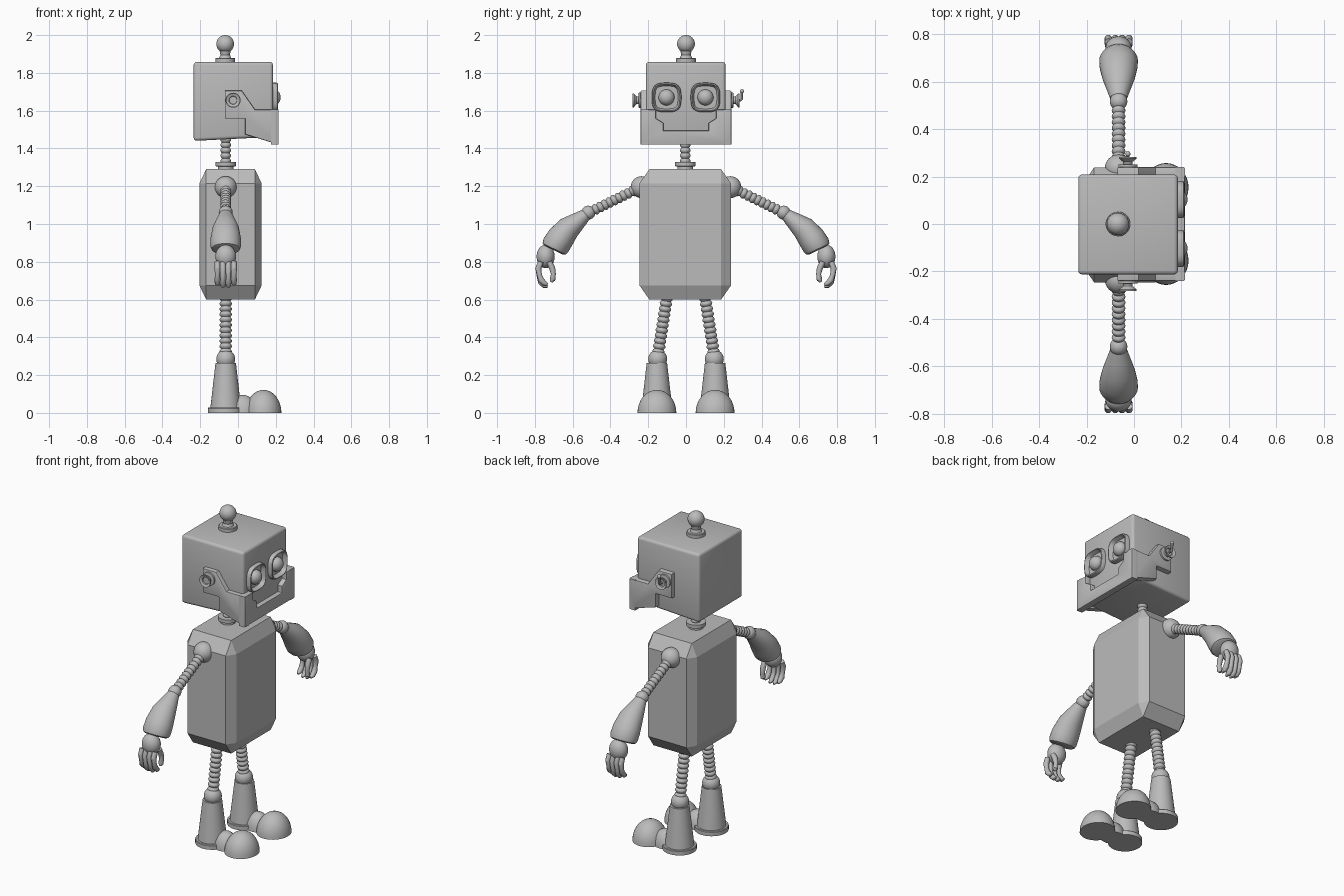
import bpy, bmesh
from math import sin, cos, pi
from mathutils import Vector

cube = bpy.data.objects.get("Cube")
if cube:
    bpy.data.objects.remove(cube)

grey = bpy.data.materials.new("plain grey")
grey.use_nodes = True
grey.diffuse_color = (0.5, 0.5, 0.5, 1)
grey.node_tree.nodes["Principled BSDF"].inputs["Base Color"].default_value = (0.5, 0.5, 0.5, 1)

CX = -0.065          # x of the limb, neck and antenna axis
parts = []


def finish(name, bm):
    bmesh.ops.recalc_face_normals(bm, faces=bm.faces)
    mesh = bpy.data.meshes.new(name)
    bm.to_mesh(mesh)
    bm.free()
    mesh.materials.append(grey)
    ob = bpy.data.objects.new(name, mesh)
    bpy.context.scene.collection.objects.link(ob)
    parts.append(ob)
    return ob


def tube(name, pts, axis=None, sides=24, xscale=1.0):
    """Round rings of (x, y, z, radius) joined along a path, capped at both ends."""
    bm = bmesh.new()
    centres = [Vector(p[:3]) for p in pts]
    rings = []
    for i, c in enumerate(centres):
        t = axis or centres[min(i + 1, len(pts) - 1)] - centres[max(i - 1, 0)]
        t = Vector(t).normalized()
        u = Vector((0, 1, 0)) if abs(t.x) > 0.9 else Vector((1, 0, 0))
        u = (u - t * u.dot(t)).normalized()
        v = t.cross(u)
        ring = []
        for k in range(sides):
            a = 2 * pi * k / sides
            ring.append(bm.verts.new(c + (u * cos(a) * xscale + v * sin(a)) * pts[i][3]))
        rings.append(ring)
    for a, b in zip(rings, rings[1:]):
        for k in range(sides):
            j = (k + 1) % sides
            bm.faces.new((a[k], a[j], b[j], b[k]))
    bm.faces.new(rings[0])
    bm.faces.new(rings[-1])
    return finish(name, bm)


def lathe(name, profile, x, y):
    """Upright turned part from (z, radius) pairs."""
    return tube(name, [(x, y, z, r) for z, r in profile], axis=(0, 0, 1), sides=32)


def ball(name, centre, size, half=False):
    bm = bmesh.new()
    bmesh.ops.create_uvsphere(bm, u_segments=32, v_segments=16, radius=1)
    if half:
        bmesh.ops.bisect_plane(bm, geom=bm.verts[:] + bm.edges[:] + bm.faces[:],
                               plane_co=(0, 0, 0), plane_no=(0, 0, -1), clear_outer=True)
        bmesh.ops.holes_fill(bm, edges=[e for e in bm.edges if e.is_boundary])
    for v in bm.verts:
        v.co = Vector(centre) + v.co * Vector(size)
    return finish(name, bm)


def ribbed(name, a, b, radius, ribs):
    """Flexible hose made of rounded ribs."""
    pts, steps = [], ribs * 6
    for i in range(steps + 1):
        p = Vector(a).lerp(Vector(b), i / steps)
        pts.append((*p, radius * (0.74 + 0.26 * abs(sin(pi * i / 6)))))
    return tube(name, pts, sides=20)


def box(name, lo, hi, bevel, segments):
    """Bevel a unit cube, then stretch it to size."""
    bm = bmesh.new()
    bmesh.ops.create_cube(bm, size=1)
    bmesh.ops.bevel(bm, geom=bm.edges[:], offset=bevel, segments=segments,
                    affect='EDGES', profile=0.5)
    lo, hi = Vector(lo), Vector(hi)
    for v in bm.verts:
        v.co = (lo + hi) / 2 + v.co * (hi - lo)
    return finish(name, bm)


def plate(name, outline, place, d0, d1, bevel=0.006, recess=None):
    """Extruded outline; place(a, b, depth) puts a point in space."""
    bm = bmesh.new()
    base = [bm.verts.new(place(a, b, d0)) for a, b in outline]
    top = [bm.verts.new(place(a, b, d1)) for a, b in outline]
    n = len(base)
    bm.faces.new(base)
    front = bm.faces.new(top)
    for k in range(n):
        bm.faces.new((base[k], base[(k + 1) % n], top[(k + 1) % n], top[k]))
    bmesh.ops.recalc_face_normals(bm, faces=bm.faces)
    rim = list(front.edges)
    if recess:
        bmesh.ops.inset_individual(bm, faces=[front], thickness=recess)
        rim += list(front.edges)
        for v in front.verts:
            v.co += Vector(place(0, 0, d0)) * 0.6 + Vector(place(0, 0, d1)) * -0.6
    bmesh.ops.bevel(bm, geom=rim, offset=bevel, segments=2, affect='EDGES', profile=0.5)
    return finish(name, bm)


# Head, its underside rising a little towards the face
head = box("head", (-0.235, -0.213, 1.44), (0.185, 0.209, 1.858), 0.04, 3)
for v in head.data.vertices:
    if v.co.z < 1.6:
        v.co.z += 0.05 * (v.co.x + 0.235)

# Jaw: front plate with mouth cut-out, and a side plate reaching each ear
half = [(0.24, 1.42), (0.24, 1.606), (0.16, 1.606), (0.16, 1.56), (0.12, 1.535), (0.12, 1.495)]
mouth = half + [(-a, b) for a, b in reversed(half)]
plate("jaw_front", mouth, lambda a, b, d: (d, a, b), 0.175, 0.215)
cheek = [(-0.07, 1.706), (0.02, 1.706), (0.09, 1.606), (0.215, 1.606), (0.215, 1.42),
         (0.037, 1.475), (0.037, 1.558), (-0.07, 1.558)]

for side, s in (("left", 1), ("right", -1)):
    plate(side + "_jaw_side", cheek, lambda a, b, d: (a, s * d, b), 0.2, 0.24)

    # Eye: recessed rounded-square frame with a domed lens
    ring = []
    for k in range(32):
        a = 2 * pi * k / 32
        r = 0.078 / (abs(cos(a)) ** 3.2 + abs(sin(a)) ** 3.2) ** (1 / 3.2)
        ring.append((s * 0.103 + r * cos(a), 1.67 + r * sin(a)))
    plate(side + "_eye_frame", ring, lambda a, b, d: (d, a, b), 0.17, 0.212, 0.008, 0.026)
    ball(side + "_eye_lens", (0.188, s * 0.103, 1.67), (0.038, 0.042, 0.042))

    # Ear: hub and flared cup
    ear = [(0.22, 0.04), (0.25, 0.04), (0.252, 0.02), (0.262, 0.02), (0.276, 0.037),
           (0.283, 0.037), (0.277, 0.022), (0.27, 0.02)]
    tube(side + "_ear", [(-0.026, s * d, 1.655, r) for d, r in ear], axis=(0, s, 0))

    # Arm: shoulder, hose, elbow and bell-shaped forearm
    ball(side + "_shoulder", (CX, s * 0.235, 1.195), (0.058,) * 3)
    ribbed(side + "_upper_arm", (CX, s * 0.27, 1.18), (CX, s * 0.515, 1.06), 0.029, 10)
    ball(side + "_elbow", (CX, s * 0.517, 1.06), (0.037,) * 3)
    sleeve = [(0.53, 1.05, 0.032), (0.57, 1.018, 0.046), (0.62, 0.98, 0.063), (0.665, 0.925, 0.073),
              (0.69, 0.885, 0.074), (0.698, 0.868, 0.068), (0.701, 0.862, 0.055)]
    tube(side + "_forearm", [(CX, s * y, z, r) for y, z, r in sleeve], sides=32, xscale=1.1)

    # Hand: palm, four curled fingers and a thumb
    ball(side + "_palm", (CX, s * 0.743, 0.828), (0.055, 0.048, 0.062))
    for f in range(4):
        fx = (f - 1.5) * 0.029
        drop = 0.012 if f in (1, 2) else 0
        curl = [(0.768, 0.8, 0.015), (0.782, 0.765, 0.016), (0.776, 0.73 - drop, 0.013),
                (0.768, 0.705 - drop, 0.016), (0.75, 0.686 - drop, 0.014), (0.732, 0.68 - drop, 0.006)]
        tube(f"{side}_finger_{f + 1}", [(CX + fx, s * y, z, r) for y, z, r in curl], sides=12)
    thumb = [(0.725, 0.8, 0.015), (0.708, 0.765, 0.016), (0.702, 0.735, 0.013),
             (0.707, 0.705, 0.015), (0.713, 0.692, 0.006)]
    tube(side + "_thumb", [(CX + 0.04, s * y, z, r) for y, z, r in thumb], sides=12)

    # Leg: hose, ankle and flared boot
    ribbed(side + "_thigh", (CX, s * 0.1, 0.62), (CX, s * 0.148, 0.31), 0.033, 11)
    ball(side + "_knee", (CX, s * 0.15, 0.285), (0.05,) * 3)
    lathe(side + "_shin", [(0.265, 0.054), (0.02, 0.082)], CX, s * 0.154)
    lathe(side + "_heel", [(0.028, 0.092), (0.024, 0.095), (0, 0.095)], CX, s * 0.154)

    # Shoe: instep and big round toe
    ball(side + "_instep", (0.025, s * 0.154, 0), (0.08, 0.066, 0.095), half=True)
    ball(side + "_toe", (0.135, s * 0.154, 0), (0.095, 0.103, 0.122), half=True)

# Crank on the left ear
tube("ear_crank", [(-0.026, 0.265, 1.655, 0.007), (-0.026, 0.288, 1.655, 0.007),
                   (-0.026, 0.296, 1.663, 0.007), (-0.026, 0.296, 1.7, 0.007)], sides=10)
ball("crank_knob", (-0.026, 0.296, 1.703), (0.011,) * 3)

# Antenna
lathe("antenna_base", [(1.85, 0.052), (1.877, 0.052), (1.88, 0.048), (1.88, 0.032),
                       (1.895, 0.025), (1.92, 0.03)], CX - 0.003, 0)
ball("antenna_ball", (CX - 0.003, 0, 1.953), (0.047,) * 3)

# Neck
lathe("neck_collar", [(1.28, 0.042), (1.305, 0.042), (1.306, 0.055), (1.327, 0.055),
                      (1.328, 0.03)], CX, -0.004)
ribbed("neck", (CX, -0.004, 1.32), (CX, -0.004, 1.46), 0.028, 5)

# Body: flat-chamfered box
box("body", (-0.204, -0.246, 0.6), (0.125, 0.238, 1.29), 0.108, 1)

# Smooth the round parts, keep the body faceted
bpy.ops.object.select_all(action='DESELECT')
for ob in parts:
    ob.select_set(ob.name != "body")
bpy.context.view_layer.objects.active = parts[0]
bpy.ops.object.shade_smooth_by_angle(angle=0.6)
